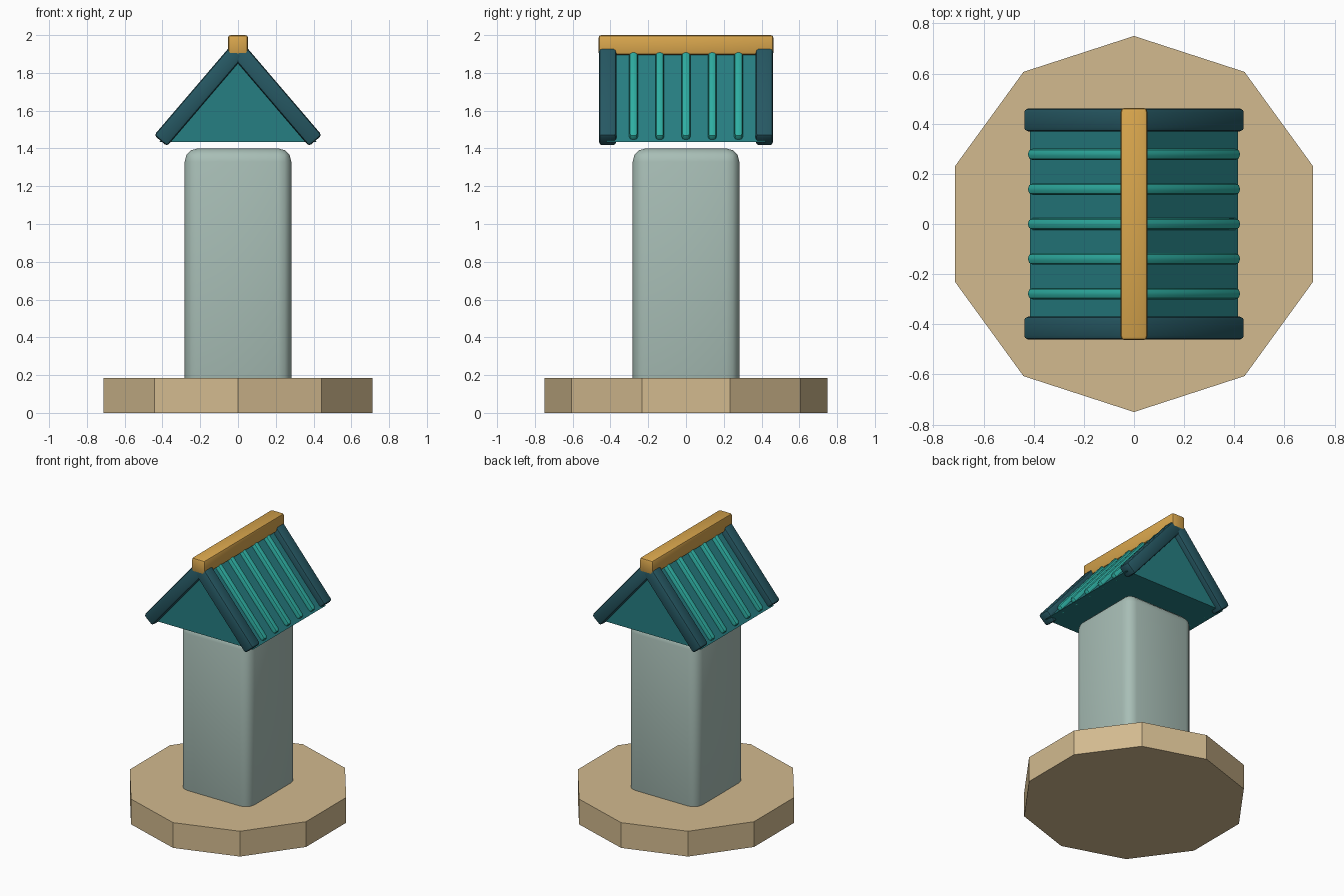
import bpy, bmesh, math
from mathutils import Matrix

if "Cube" in bpy.data.objects:
    bpy.data.objects.remove(bpy.data.objects["Cube"])


def material(name, rgb):
    lin = [(c / 255 / 12.92) if c < 10 else ((c / 255 + 0.055) / 1.055) ** 2.4 for c in rgb]
    m = bpy.data.materials.new(name)
    m.diffuse_color = (*lin, 1)
    m.use_nodes = True
    m.node_tree.nodes["Principled BSDF"].inputs["Base Color"].default_value = m.diffuse_color
    return m


SAND = material("sand", (210, 186, 143))
STONE = material("grey_green_stone", (168, 190, 182))
TEAL = material("roof_teal", (38, 126, 130))
DARK = material("dark_teal", (38, 88, 99))
BRIGHT = material("bright_teal", (46, 174, 162))
GOLD = material("ridge_gold", (217, 166, 77))


def finish(name, bm, mat, smooth=False):
    bmesh.ops.recalc_face_normals(bm, faces=bm.faces[:])
    me = bpy.data.meshes.new(name)
    bm.to_mesh(me)
    bm.free()
    me.materials.append(mat)
    ob = bpy.data.objects.new(name, me)
    bpy.context.collection.objects.link(ob)
    if smooth:
        bpy.ops.object.select_all(action='DESELECT')
        ob.select_set(True)
        bpy.context.view_layer.objects.active = ob
        bpy.ops.object.shade_smooth_by_angle(angle=math.radians(40))
    return ob


def rounded_box(name, size, matrix, bevel, segments, mat):
    bm = bmesh.new()
    bmesh.ops.create_cube(bm, size=1, matrix=Matrix.Diagonal((*size, 1)))
    bmesh.ops.bevel(bm, geom=bm.edges[:], offset=bevel, segments=segments,
                    profile=0.5, affect='EDGES')
    bm.transform(matrix)
    return finish(name, bm, mat, True)


# Ten-sided base
bm = bmesh.new()
ring = [bm.verts.new((0.75 * math.sin(k * math.pi / 5), 0.75 * math.cos(k * math.pi / 5), 0))
        for k in range(10)]
face = bm.faces.new(ring)
top = bmesh.ops.extrude_face_region(bm, geom=[face])["geom"]
bmesh.ops.translate(bm, vec=(0, 0, 0.185), verts=[v for v in top if isinstance(v, bmesh.types.BMVert)])
finish("base", bm, SAND)

# Pillar, sunk into the base
rounded_box("pillar", (0.565, 0.565, 1.3), Matrix.Translation((0, 0, 0.75)), 0.07, 3, STONE)

# Roof prism
EAVE_X, EAVE_Z, APEX_Z = 0.415, 1.435, 1.92
bm = bmesh.new()
gable = bm.faces.new([bm.verts.new((x, -0.42, z)) for x, z in
                      ((-EAVE_X, EAVE_Z), (EAVE_X, EAVE_Z), (0, APEX_Z))])
back = bmesh.ops.extrude_face_region(bm, geom=[gable])["geom"]
bmesh.ops.translate(bm, vec=(0, 0.84, 0), verts=[v for v in back if isinstance(v, bmesh.types.BMVert)])
finish("roof", bm, TEAL)

# Sloping parts: gable boards and ribs on both sides
slope = math.atan2(APEX_Z - EAVE_Z, EAVE_X)


def sloped_bar(name, side, y, end_x, width, depth, bevel, mat):
    end_z = APEX_Z - end_x * math.tan(slope)
    length = end_x / math.cos(slope)
    mtx = (Matrix.Translation((side * end_x / 2, y, (APEX_Z + end_z) / 2))
           @ Matrix.Rotation(side * slope, 4, 'Y'))
    rounded_box(name, (length, width, depth), mtx, bevel, 2, mat)


for side, label in ((-1, "left"), (1, "right")):
    for y, end in ((-0.415, "front"), (0.415, "back")):
        sloped_bar(f"{end}_{label}_gable_board", side, y, 0.41, 0.092, 0.09, 0.016, DARK)
    for i in range(5):
        sloped_bar(f"{label}_roof_rib_{i + 1}", side, (i - 2) * 0.139, 0.405, 0.046, 0.064, 0.018, BRIGHT)

# Ridge beam
rounded_box("ridge_beam", (0.106, 0.926, 0.105), Matrix.Translation((0, 0, 1.9475)), 0.014, 2, GOLD)
